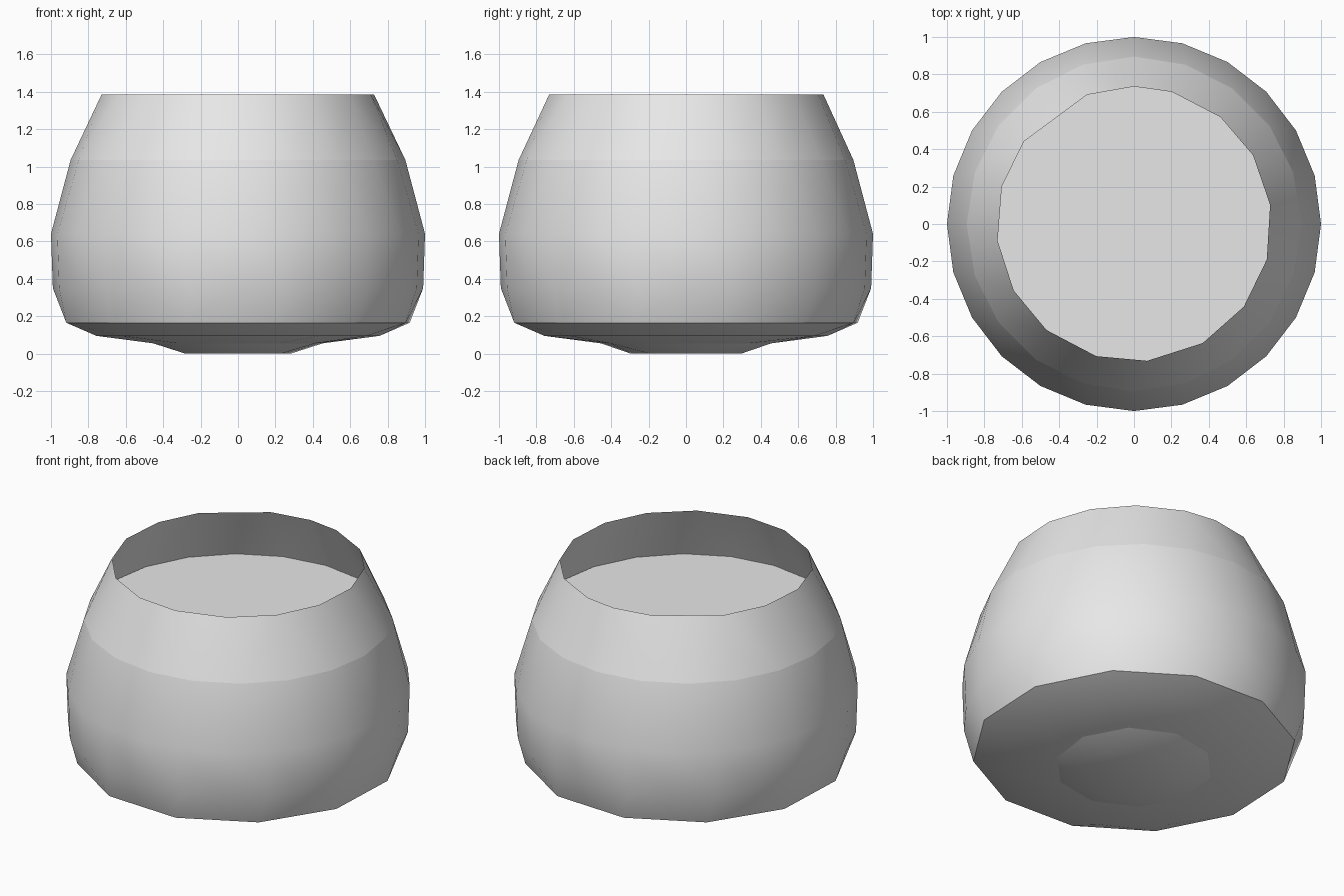
import bpy, bmesh, math

cube = bpy.data.objects.get("Cube")
if cube:
    bpy.data.objects.remove(cube, do_unlink=True)

grey = bpy.data.materials.new("light grey")
grey.use_nodes = True
grey.diffuse_color = (0.8, 0.8, 0.8, 1)
grey.node_tree.nodes["Principled BSDF"].inputs["Base Color"].default_value = (0.8, 0.8, 0.8, 1)


def even(count, phase=0.0):
    """Evenly spaced angles in degrees, sorted from 0 to 360."""
    return sorted((phase + 360 * i / count) % 360 for i in range(count))


def add_ring(bm, radius, z, angles):
    return [(a, bm.verts.new((radius * math.cos(math.radians(a)),
                              radius * math.sin(math.radians(a)), z))) for a in angles]


def zip_rings(bm, low, up):
    """Join two rings, which may differ in count, with a strip of triangles."""
    def at(ring, k):
        return ring[k % len(ring)][0] + 360 * (k // len(ring))
    i = j = 0
    while i < len(low) or j < len(up):
        a, b = low[i % len(low)][1], up[j % len(up)][1]
        step_low = j >= len(up) or (i < len(low) and
                                    at(low, i) + at(low, i + 1) <= at(up, j) + at(up, j + 1))
        if step_low:
            i += 1
            bm.faces.new((a, low[i % len(low)][1], b))
        else:
            j += 1
            bm.faces.new((a, up[j % len(up)][1], b))


def make_part(name, rings, cap_bottom=False, cap_top=False, smooth=35):
    bm = bmesh.new()
    loops = [add_ring(bm, *r) for r in rings]
    for low, up in zip(loops, loops[1:]):
        zip_rings(bm, low, up)
    if cap_bottom:
        bm.faces.new([v for _, v in reversed(loops[0])])
    if cap_top:
        bm.faces.new([v for _, v in loops[-1]])
    mesh = bpy.data.meshes.new(name)
    bm.to_mesh(mesh)
    bm.free()
    mesh.materials.append(grey)
    obj = bpy.data.objects.new(name, mesh)
    bpy.context.collection.objects.link(obj)
    bpy.ops.object.select_all(action='DESELECT')
    obj.select_set(True)
    bpy.context.view_layer.objects.active = obj
    bpy.ops.object.shade_smooth_by_angle(angle=math.radians(smooth))
    return obj


# Shared seam between the body and the upper band, and the uneven rim
seam = (0.895, 1.035, even(20))
rim_angles = [8, 30, 51, 74, 90, 110, 143, 164, 187, 209, 230.5, 254, 275.5, 300, 323, 345]
foot_edge = (0.46, 0.055, even(10, 10))
lower_edge = (0.94, 0.165, even(12, -77.6))

# Small foot under the bowl
make_part("foot", [(0.30, 0.0, even(6, 20)), foot_edge], cap_bottom=True)

# Shallow underside
make_part("underside", [foot_edge, (0.76, 0.095, even(12, 5)), lower_edge])

# Round body
make_part("body", [lower_edge, (0.99, 0.35, even(24)), (1.0, 0.64, even(24)), seam])

# Open band tapering to the rim
make_part("upper_band", [seam, (0.735, 1.385, rim_angles)])

# Flat surface of the contents
make_part("fill_surface", [(0.89, 1.035, even(20))], cap_top=True)
